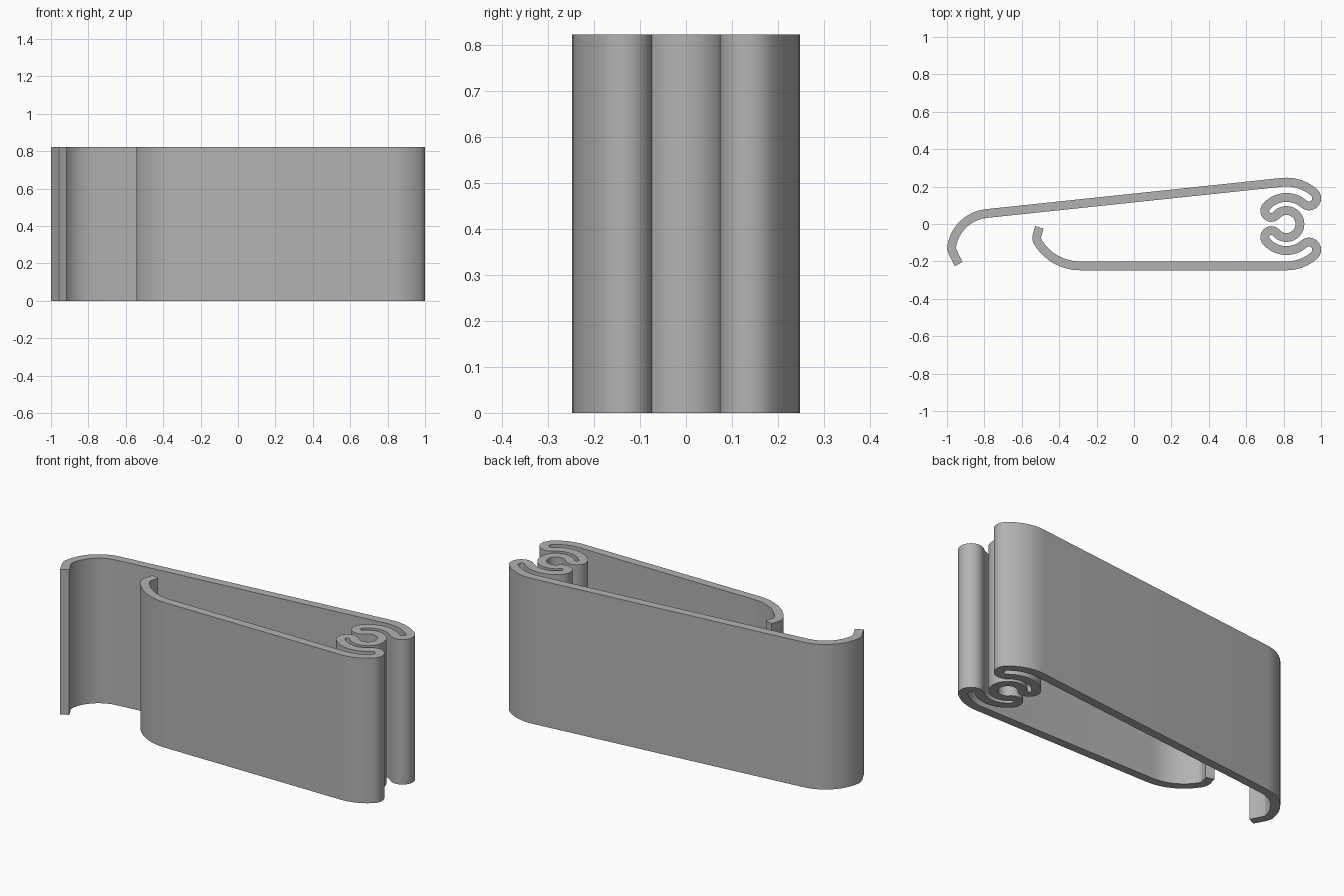
import bpy
import bmesh
from math import radians, cos, sin
from mathutils import Vector

THICK = 0.047
HEIGHT = 0.822
HUB = Vector((0.815, 0.0))          # centre of the coiled spring
R_RING, R_MID, R_OUT = 0.072, 0.142, 0.224

if "Cube" in bpy.data.objects:
    bpy.data.objects.remove(bpy.data.objects["Cube"], do_unlink=True)


def arc(centre, radius, start, end, step=7):
    """Points along an arc, angles in degrees."""
    n = max(3, round(abs(end - start) / step))
    angles = [radians(start + (end - start) * i / n) for i in range(n + 1)]
    return [Vector(centre) + radius * Vector((cos(a), sin(a))) for a in angles]


def polar(radius, angle):
    return HUB + radius * Vector((cos(radians(angle)), sin(radians(angle))))


def coil(arm_angle, outer=48.8, inner=139):
    """Upper half of the spring: from the arm, through two hairpins, to the ring."""
    pts = arc(HUB, R_OUT, arm_angle, outer)
    pts += arc(polar((R_OUT + R_MID) / 2, outer), (R_OUT - R_MID) / 2,
               outer, outer - 180, 12)
    pts += arc(HUB, R_MID, outer, inner)
    pts += arc(polar((R_MID + R_RING) / 2, inner), (R_MID - R_RING) / 2,
               inner, inner + 180, 12)
    pts += arc(HUB, R_RING, inner, 0)
    return pts


def clean(pts):
    """Drop points that repeat where two arcs meet."""
    out = [pts[0]]
    for p in pts[1:]:
        if (p - out[-1]).length > 0.002:
            out.append(p)
    return out


def ribbon(name, pts, material):
    """Thicken a centre line into a strip and raise it to full height."""
    bm = bmesh.new()
    rows = []
    for i, p in enumerate(pts):
        before = (p - pts[i - 1]).normalized() if i else None
        after = (pts[i + 1] - p).normalized() if i < len(pts) - 1 else None
        before, after = before or after, after or before
        along = (before + after).normalized()
        side = Vector((-along.y, along.x)) * THICK / 2 / along.dot(after)
        rows.append([bm.verts.new((*(p + s * side), 0)) for s in (1, -1)])
    for (a, b), (c, d) in zip(rows, rows[1:]):
        bm.faces.new((a, b, d, c))
    top = bmesh.ops.extrude_face_region(bm, geom=bm.faces[:])["geom"]
    bmesh.ops.translate(bm, vec=(0, 0, HEIGHT),
                        verts=[v for v in top if isinstance(v, bmesh.types.BMVert)])
    bmesh.ops.recalc_face_normals(bm, faces=bm.faces[:])
    mesh = bpy.data.meshes.new(name)
    bm.to_mesh(mesh)
    bm.free()
    mesh.materials.append(material)
    obj = bpy.data.objects.new(name, mesh)
    bpy.context.collection.objects.link(obj)
    bpy.ops.object.select_all(action='DESELECT')
    obj.select_set(True)
    bpy.context.view_layer.objects.active = obj
    bpy.ops.object.shade_smooth_by_angle(angle=radians(25))
    return obj


grey = bpy.data.materials.new("plain_grey")
grey.use_nodes = True
colour = (0.45, 0.45, 0.45, 1)
grey.diffuse_color = colour
grey.node_tree.nodes["Principled BSDF"].inputs["Base Color"].default_value = colour

# Long back arm with its hooked lip
back_arm = [Vector((-0.937, -0.214)), Vector((-0.968, -0.155))]
back_arm += arc((-0.768, -0.152), 0.209, 174, 96)

# Short front arm with its rounded, turned-in lip
front_arm = [Vector((-0.506, -0.018))]
front_arm += arc((-0.470, -0.073), 0.05, 164, 212, 8)
front_arm += arc((-0.288, 0.041), 0.265, 212, 270)

# Spring: the lower half mirrors the upper half
upper = coil(96)
lower = [Vector((p.x, -p.y)) for p in reversed(coil(90))]

path = clean(back_arm + upper + lower + front_arm[::-1])
ribbon("spring_clip", path, grey)
